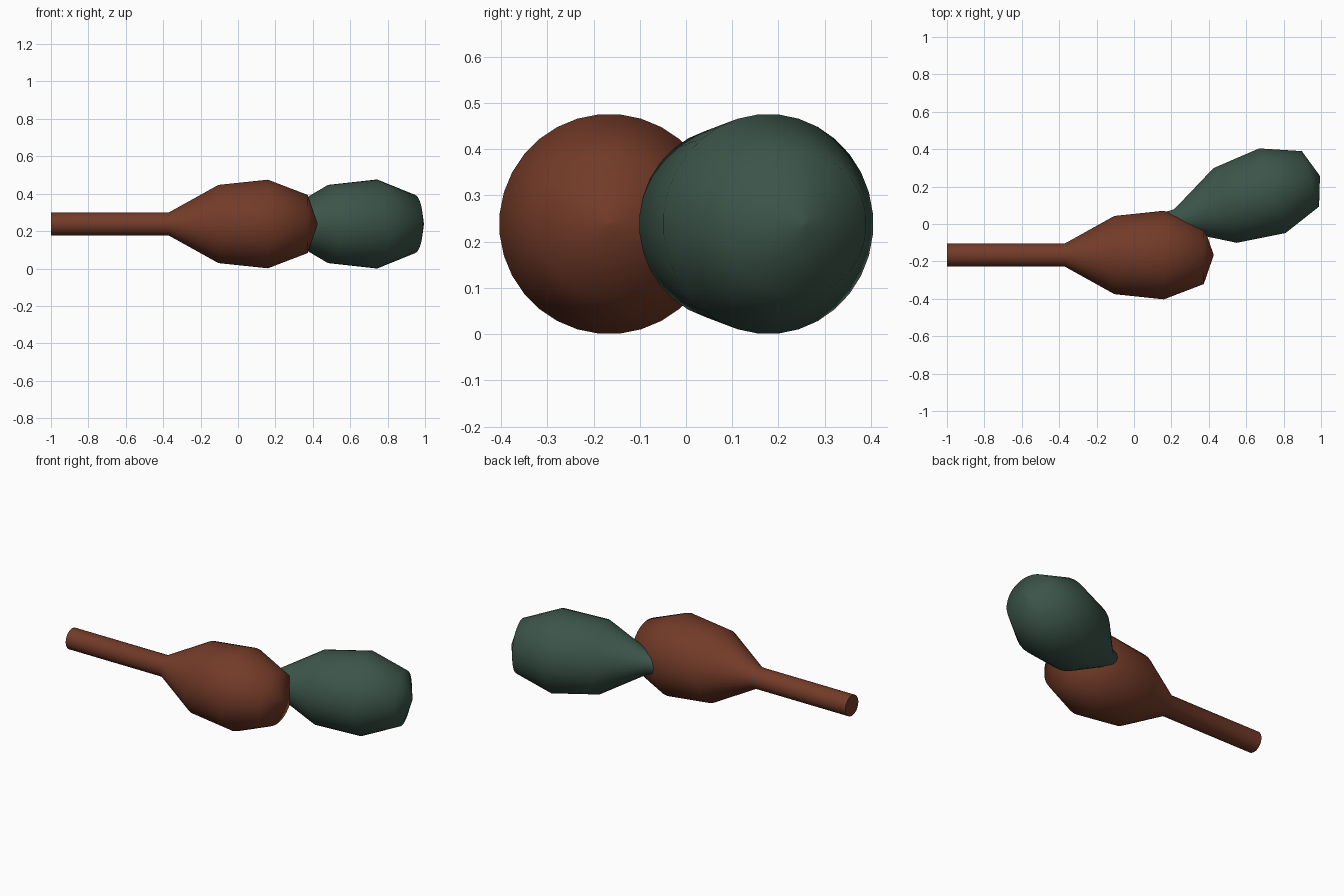
import bpy, bmesh, math

cube = bpy.data.objects.get("Cube")
if cube:
    bpy.data.objects.remove(cube, do_unlink=True)

SIDES = 32
# distance along the axis from the widest ring, radius
PROFILE = [(-1.16, 0.062), (-0.53, 0.062), (-0.265, 0.21), (0, 0.238),
           (0.213, 0.156), (0.265, 0.004)]


def material(name, colour):
    mat = bpy.data.materials.new(name)
    mat.use_nodes = True
    mat.diffuse_color = (*colour, 1)
    bsdf = next(n for n in mat.node_tree.nodes if n.type == 'BSDF_PRINCIPLED')
    bsdf.inputs["Base Color"].default_value = (*colour, 1)
    bsdf.inputs["Roughness"].default_value = 0.6
    return mat


def maraca(name, location, turn, mat):
    """Lathe the profile around the local x axis."""
    bm = bmesh.new()
    rings = []
    for x, r in PROFILE:
        ring = []
        for i in range(SIDES):
            a = 2 * math.pi * (i + 0.5) / SIDES
            ring.append(bm.verts.new((x, r * math.cos(a), r * math.sin(a))))
        rings.append(ring)
    for a, b in zip(rings, rings[1:]):
        for i in range(SIDES):
            j = (i + 1) % SIDES
            bm.faces.new((a[i], a[j], b[j], b[i]))
    # handle end and tip caps
    bm.faces.new(rings[0])
    bm.faces.new(rings[-1])
    bmesh.ops.recalc_face_normals(bm, faces=bm.faces)
    mesh = bpy.data.meshes.new(name)
    bm.to_mesh(mesh)
    bm.free()
    mesh.materials.append(mat)
    obj = bpy.data.objects.new(name, mesh)
    bpy.context.collection.objects.link(obj)
    obj.location = location
    obj.rotation_euler.z = math.radians(turn)
    bpy.ops.object.select_all(action='DESELECT')
    obj.select_set(True)
    bpy.context.view_layer.objects.active = obj
    bpy.ops.object.shade_smooth_by_angle(angle=math.radians(65))


maraca("brown_maraca", (0.16, -0.166, 0.238), 0,
       material("reddish brown", (0.17, 0.043, 0.021)))
maraca("green_maraca", (0.74, 0.178, 0.238), 17.3,
       material("dark green", (0.045, 0.09, 0.068)))
